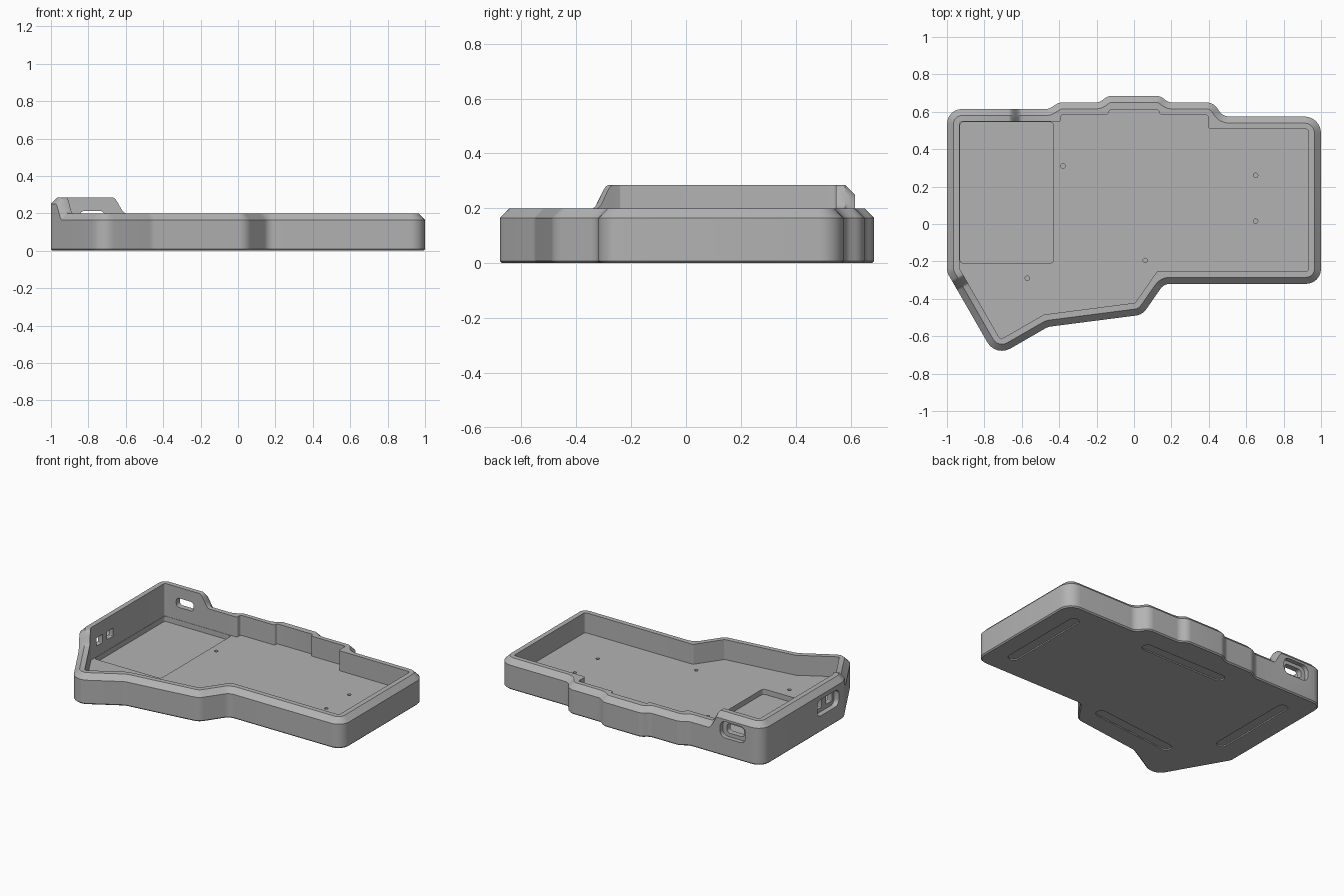
import bpy, bmesh, math
from mathutils import Vector, Matrix, Euler

if "Cube" in bpy.data.objects:
    bpy.data.objects.remove(bpy.data.objects["Cube"], do_unlink=True)

grey = bpy.data.materials.new("warm_grey_plastic")
grey.use_nodes = True
grey.diffuse_color = (0.45, 0.45, 0.45, 1)
grey.node_tree.nodes["Principled BSDF"].inputs["Base Color"].default_value = (0.45, 0.45, 0.45, 1)

WALL, CHAMFER, RIM, RAISE, FLOOR = 0.068, 0.035, 0.2, 0.085, 0.065
ARC = 6


def turn(pts, i):
    """Unit directions into and out of a corner, and its signed turn angle."""
    p = pts[i]
    a = (p - pts[i - 1]).normalized()
    b = (pts[(i + 1) % len(pts)] - p).normalized()
    return a, b, math.atan2(a.x * b.y - a.y * b.x, a.dot(b))


def rounded(pts, radii):
    """Round each corner; a zero radius keeps a single point."""
    out = []
    for i, (p, r) in enumerate(zip(pts, radii)):
        if r == 0:
            out.append(p)
            continue
        a, b, ang = turn(pts, i)
        start = p - a * r * math.tan(abs(ang) / 2)
        side = Vector((-a.y, a.x)) * math.copysign(r, ang)
        centre = start + side
        for k in range(ARC + 1):
            out.append(centre + Matrix.Rotation(ang * k / ARC, 2) @ -side)
    return out


def inset(pts, d):
    out = []
    for i, p in enumerate(pts):
        a, b, ang = turn(pts, i)
        n1, n2 = Vector((-a.y, a.x)), Vector((-b.y, b.x))
        out.append(p + (n1 + n2) * d / (1 + n1.dot(n2)))
    return out


def loft(name, rings):
    """Closed solid through matching rings of 3D points."""
    bm = bmesh.new()
    loops = [[bm.verts.new(p) for p in ring] for ring in rings]
    n = len(loops[0])
    for lo, hi in zip(loops, loops[1:]):
        for i in range(n):
            j = (i + 1) % n
            bm.faces.new((lo[i], lo[j], hi[j], hi[i]))
    bm.faces.new(loops[0][::-1])
    bm.faces.new(loops[-1])
    bmesh.ops.recalc_face_normals(bm, faces=bm.faces)
    mesh = bpy.data.meshes.new(name)
    bm.to_mesh(mesh)
    bm.free()
    mesh.materials.append(grey)
    obj = bpy.data.objects.new(name, mesh)
    bpy.context.collection.objects.link(obj)
    return obj


# Case outline, counter-clockwise: (x, y, corner radius, rim lift, own inner corner)
STEPS = 8


def ramp(start, end, rising):
    rows = []
    for k in range(STEPS + 1):
        t = k / STEPS
        s = t * t * (3 - 2 * t)
        p = Vector(start).lerp(Vector(end), t)
        rows.append((p.x, p.y, 0, RAISE * (s if rising else 1 - s), None))
    return rows


outline = [
    (1, -0.32, 0.08, 0, None),
    (1, 0.575, 0.09, 0, None),
    (0.475, 0.575, 0.06, 0, (0.395, 0.51)),
    (0.425, 0.65, 0.07, 0, (0.395, 0.585)),
    (0.185, 0.65, 0.06, 0, (0.135, 0.585)),
    (0.14, 0.685, 0.06, 0, (0.135, 0.61)),
    (-0.14, 0.685, 0.06, 0, (-0.135, 0.61)),
    (-0.185, 0.65, 0.06, 0, (-0.135, 0.585)),
    (-0.40, 0.65, 0.06, 0, (-0.39, 0.585)),
    (-0.455, 0.615, 0.06, 0, (-0.39, 0.547)),
    *ramp((-0.60, 0.615), (-0.67, 0.615), True),
    (-1, 0.615, 0.08, RAISE, None),
    (-1, -0.258, 0.08, RAISE, None),
    *ramp((-0.975, -0.301), (-0.942, -0.358), False),
    (-0.739, -0.711, 0.09, 0, None),
    (-0.46, -0.55, 0.08, 0, None),
    (0.045, -0.485, 0.08, 0, None),
    (0.16, -0.32, 0.06, 0, None),
]
corners = [Vector(c[:2]) for c in outline]
radii = [c[2] for c in outline]
lift = [c[3] for c in outline for _ in range(ARC + 1 if c[2] else 1)]


def offset_loop(d):
    rs = [r and max(r - math.copysign(d, turn(corners, i)[2]), 0.015) for i, r in enumerate(radii)]
    return rounded(inset(corners, d), rs)


inner_corners = [Vector(c[4]) if c[4] else p for c, p in zip(outline, inset(corners, WALL))]
inner = rounded(inner_corners, [0.012 if r else 0 for r in radii])
outer, top = rounded(corners, radii), offset_loop(CHAMFER)


def at(loop, z, lifted=False):
    return [(p.x, p.y, z + (l if lifted else 0)) for p, l in zip(loop, lift)]


# Tray shell with chamfered rim and raised back corner
case = loft("case_tray", [
    at(offset_loop(0.008), 0),
    at(outer, 0.008),
    at(outer, RIM - CHAMFER, True),
    at(top, RIM, True),
    at(inner, RIM, True),
    at(inner, FLOOR),
])


def cut(name, loc, w, h, r, depth, rot=(0, 0, 0)):
    """Remove a rounded box, extruded along its local z, from the tray."""
    r = min(r, 0.499 * min(w, h))
    rect = [Vector((sx * w / 2, sy * h / 2)) for sx, sy in ((-1, -1), (1, -1), (1, 1), (-1, 1))]
    prof = rounded(rect, [r] * 4)
    m = Matrix.Translation(loc) @ Euler([math.radians(a) for a in rot]).to_matrix().to_4x4()
    tool = loft(name, [[m @ Vector((p.x, p.y, z)) for p in prof] for z in (0, depth)])
    tool.hide_render = True
    mod = case.modifiers.new(name, 'BOOLEAN')
    mod.operation, mod.solver, mod.object = 'DIFFERENCE', 'EXACT', tool
    bpy.context.view_layer.objects.active = case
    bpy.ops.object.modifier_apply(modifier=name)
    bpy.data.objects.remove(tool, do_unlink=True)


# Sunken pocket in the floor
cut("pocket", (-0.68, 0.1675, 0.03), 0.5, 0.755, 0.02, 0.07)

# Screw holes
for x, y in ((-0.38, 0.31), (0.65, 0.26), (0.65, 0.015), (0.06, -0.195), (-0.57, -0.29)):
    cut("screw_hole", (x, y, 0.025), 0.024, 0.024, 0.012, 0.1)

# Shallow grooves for the feet strips underneath
for x, y, angle in ((0.84, 0.14, 90), (-0.82, 0.15, 90), (0, 0.47, 0), (-0.30, -0.36, 6)):
    cut("foot_groove", (x, y, -0.05), 0.64, 0.07, 0.035, 0.058, (0, 0, angle))

# Connector port in the back wall
BACK, SIDE = (90, 0, 0), (90, 0, 90)
cut("back_port_recess", (-0.78, 0.66, 0.18), 0.19, 0.11, 0.04, 0.075, BACK)
cut("back_port_slot", (-0.78, 0.66, 0.181), 0.13, 0.062, 0.022, 0.15, BACK)

# Switch port with twin windows in the side wall
cut("side_port_recess", (-1.05, -0.09, 0.165), 0.23, 0.11, 0.035, 0.085, SIDE)
for y in (-0.15, -0.035):
    cut("side_port_window", (-1.05, y, 0.165), 0.065, 0.055, 0.005, 0.15, SIDE)

# Smooth the rounded walls, keep the edges crisp
bpy.ops.object.select_all(action='DESELECT')
case.select_set(True)
bpy.context.view_layer.objects.active = case
bpy.ops.object.shade_smooth_by_angle(angle=math.radians(28))
